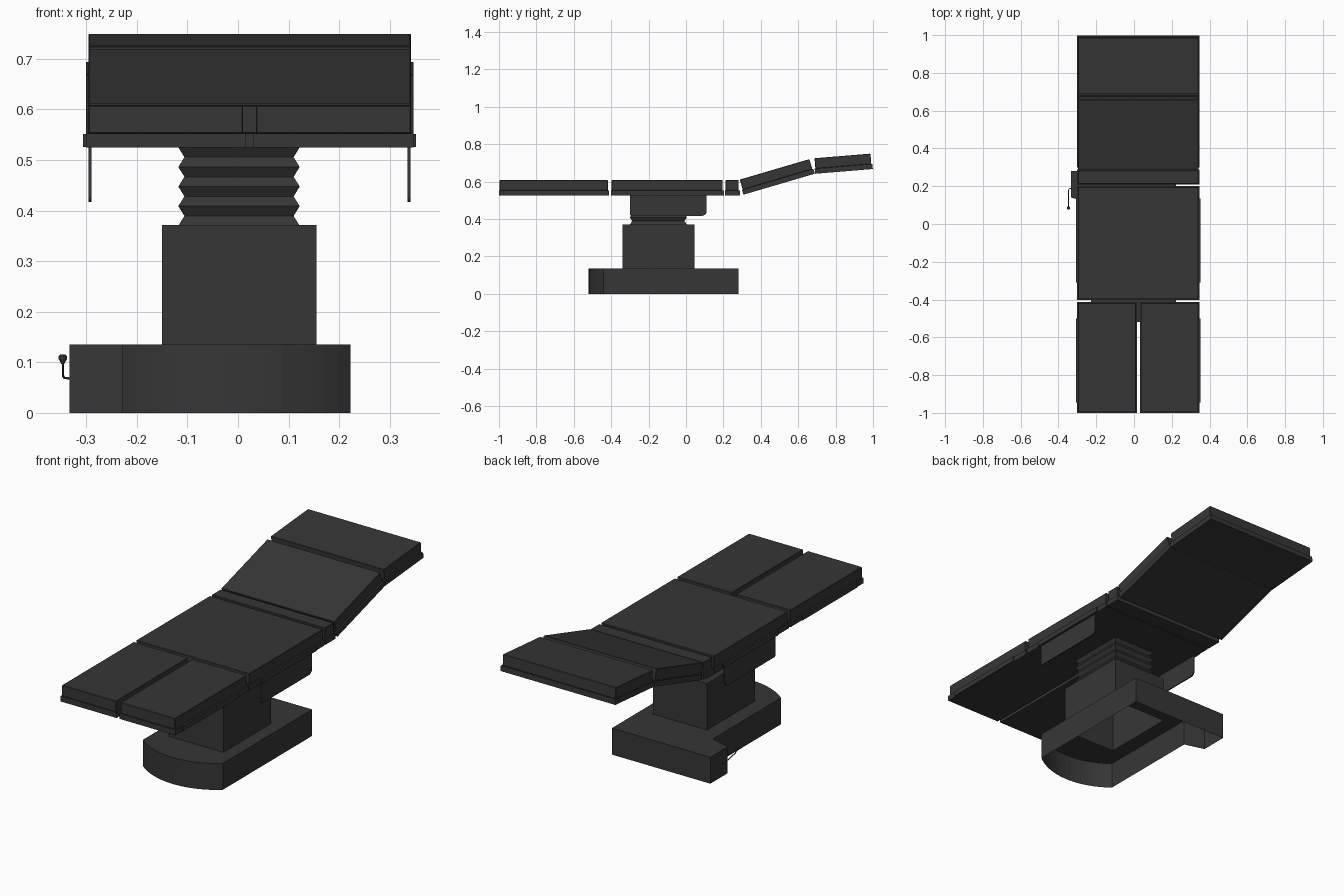
import bpy, bmesh, math
from mathutils import Vector

if "Cube" in bpy.data.objects:
    bpy.data.objects.remove(bpy.data.objects["Cube"])

mat = bpy.data.materials.new("charcoal")
mat.diffuse_color = (0.037, 0.037, 0.037, 1)
mat.use_nodes = True
mat.node_tree.nodes["Principled BSDF"].inputs["Base Color"].default_value = mat.diffuse_color
CX = 0.023            # centre line of the table top


def finish(name, bm, loc=(0, 0, 0), tilt=0):
    me = bpy.data.meshes.new(name)
    bm.to_mesh(me)
    bm.free()
    me.materials.append(mat)
    ob = bpy.data.objects.new(name, me)
    ob.location = loc
    ob.rotation_euler = (math.radians(tilt), 0, 0)
    bpy.context.collection.objects.link(ob)
    return ob


def box(name, x, y, z, loc=(0, 0, 0), tilt=0, bevel=0):
    """Box from (min, max) ranges, optionally tilted about the x axis."""
    bm = bmesh.new()
    bmesh.ops.create_cube(bm, size=1)
    for v in bm.verts:
        v.co = [r[0] if c < 0 else r[1] for c, r in zip(v.co, (x, y, z))]
    if bevel:
        bmesh.ops.bevel(bm, geom=bm.edges[:], offset=bevel, segments=1, affect='EDGES')
    return finish(name, bm, loc, tilt)


def panel(name, x0, x1, y, z, length, tilt=0):
    """Table section: frame plate with a slightly smaller cushion on it."""
    box(name + "_frame", (x0, x1), (0, length), (0, 0.027), (0, y, z), tilt)
    box(name + "_cushion", (x0 + 0.005, x1 - 0.005), (0.004, length - 0.006),
        (0.027, 0.083), (0, y, z), tilt, 0.002)


def loft(bm, rings):
    """Join equal counter-clockwise rings, bottom to top, with side faces."""
    vs = [[bm.verts.new(p) for p in r] for r in rings]
    n = len(vs[0])
    for a, b in zip(vs, vs[1:]):
        for i in range(n):
            j = (i + 1) % n
            bm.faces.new((a[i], a[j], b[j], b[i]))
    return vs


def rect(cx, cy, hx, hy, z):
    return [(cx + sx * hx, cy + sy * hy, z)
            for sx, sy in ((-1, -1), (1, -1), (1, 1), (-1, 1))]


# Table sections
L, R = CX - 0.324, CX + 0.324
panel("left_leg_section", L, 0.015, -1.0, 0.525, 0.588)
panel("right_leg_section", 0.031, R, -1.0, 0.525, 0.588)
panel("seat_section", L, R, -0.402, 0.525, 0.604)
panel("waist_section", L, R, 0.208, 0.525, 0.08)
panel("back_section", L, R, 0.307, 0.53, 0.398, 16.4)
panel("head_section", L, R, 0.69, 0.642, 0.310, 4.7)

# Side rails and hanging side plates
for side, s in (("left", -1), ("right", 1)):
    for part, y0, y1 in (("leg", -0.945, -0.5), ("seat", -0.31, 0.135)):
        xs = sorted((CX + s * 0.322, CX + s * 0.329))
        box(f"{side}_{part}_rail", xs, (y0, y1), (0.526, 0.551))
    bm = bmesh.new()
    outline = [(0.11, 0.53), (-0.30, 0.53)]
    for cy, r, a0 in ((-0.288, 0.012, 180), (0.085, 0.025, 270)):
        outline += [(cy + r * math.cos(math.radians(a0 + t)),
                     0.417 + r + r * math.sin(math.radians(a0 + t)))
                    for t in range(0, 91, 18)]
    x0 = CX + s * 0.3155
    vs = loft(bm, [[(x0 + d, y, z) for y, z in outline] for d in (-0.003, 0.003)])
    bm.faces.new(vs[0][::-1])
    bm.faces.new(vs[1])
    bmesh.ops.recalc_face_normals(bm, faces=bm.faces[:])
    finish(f"{side}_side_plate", bm)

# Bellows
bm = bmesh.new()
rings = []
for i in range(9):
    d = 0.012 * (i % 2)
    rings.append(rect(0.002, -0.148, 0.12 - d, 0.152 - d, 0.37 + i * 0.155 / 8))
loft(bm, rings)
finish("bellows", bm)

# Column, open below into the hollow base
COL = (0.0025, -0.1475, 0.1525, 0.1925)
bm = bmesh.new()
vs = loft(bm, [rect(*COL, 0.135), rect(*COL, 0.372)])
bm.faces.new(vs[1])
finish("column", bm)

# Base: hollow shell with curved front and a rear side extension
rad, half, bx = 0.356, 0.225, -0.003
amax = math.asin(half / rad)
pts = [(bx + rad * math.sin(amax * k / 8), -0.52 + rad - rad * math.cos(amax * k / 8))
       for k in range(-8, 9)]
pts += [(0.222, 0.28), (-0.333, 0.28), (-0.333, 0.14), (-0.228, 0.11)]
bm = bmesh.new()
vs = loft(bm, [[(x, y, z) for x, y in pts] for z in (0, 0.135)])
hole = [bm.verts.new(p) for p in rect(*COL, 0.135)]
edges = [bm.edges.new((hole[i], hole[(i + 1) % 4])) for i in range(4)]
top = vs[1]
edges += [bm.edges.get((top[i], top[(i + 1) % len(top)])) for i in range(len(top))]
bmesh.ops.triangle_fill(bm, use_beauty=True, use_dissolve=False, edges=edges,
                        normal=Vector((0, 0, 1)))
for f in bm.faces:
    f.normal_update()
    if abs(f.normal.z) > 0.9 and f.normal.z < 0:
        f.normal_flip()
finish("base", bm)

# Foot lever: bent rod
cu = bpy.data.curves.new("lever_rod", 'CURVE')
cu.dimensions = '3D'
cu.bevel_depth = 0.0025
cu.bevel_resolution = 1
cu.use_fill_caps = True
sp = cu.splines.new('POLY')
path = [(-0.331, 0.187, 0.068), (-0.343, 0.187, 0.069), (-0.346, 0.18, 0.073),
        (-0.346, 0.095, 0.09), (-0.346, 0.085, 0.10)]
sp.points.add(len(path) - 1)
for p, c in zip(sp.points, path):
    p.co = (*c, 1)
cu.materials.append(mat)
bpy.context.collection.objects.link(bpy.data.objects.new("lever_rod", cu))

# Lever knob
bm = bmesh.new()
prof = [(0.003, 0.097), (0.0085, 0.107), (0.0085, 0.112), (0.005, 0.115)]
vs = loft(bm, [[(-0.3465 + r * math.cos(k * math.pi / 6), 0.085 + r * math.sin(k * math.pi / 6), z)
                for k in range(12)] for r, z in prof])
bm.faces.new(vs[0][::-1])
bm.faces.new(vs[-1])
finish("lever_knob", bm)
